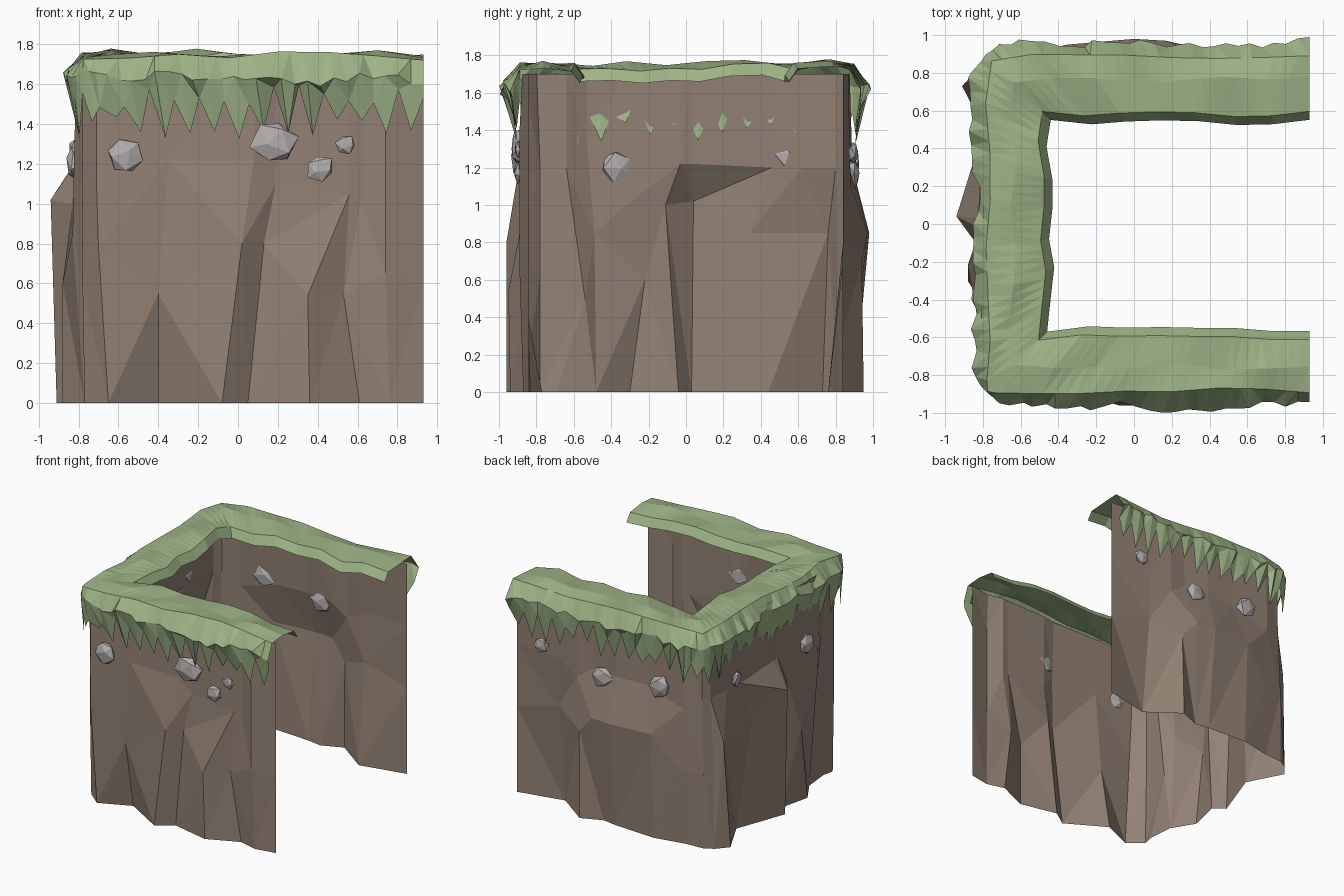
import bpy, bmesh, math, random
from mathutils import Vector

if "Cube" in bpy.data.objects:
    bpy.data.objects.remove(bpy.data.objects["Cube"])

random.seed(4)
END, HALF = 0.93, 0.84          # open end in x, half depth in y


def material(name, rgb):
    m = bpy.data.materials.new(name)
    m.diffuse_color = (*rgb, 1)
    m.use_nodes = True
    m.node_tree.nodes["Principled BSDF"].inputs["Base Color"].default_value = m.diffuse_color
    return m


ROCK = material("cliff_brown", (0.29, 0.22, 0.175))
GRASS = material("grass_green", (0.34, 0.45, 0.24))
STONE = material("stone_grey", (0.45, 0.42, 0.42))


def make_object(name, bm, mat):
    mesh = bpy.data.meshes.new(name)
    bm.to_mesh(mesh)
    bm.free()
    mesh.materials.append(mat)
    ob = bpy.data.objects.new(name, mesh)
    bpy.context.collection.objects.link(ob)
    return ob


def skin(name, columns, mat):
    """Join neighbouring columns of points into a faceted sheet."""
    bm = bmesh.new()
    cols = [[bm.verts.new(p) for p in c] for c in columns]
    for a, b in zip(cols, cols[1:]):
        for i in range(len(a) - 1):
            bm.faces.new((a[i + 1], a[i], b[i], b[i + 1]))
    bmesh.ops.triangulate(bm, faces=bm.faces[:])
    return make_object(name, bm, mat)


def on_wall(side, t, out, z, left=-0.77):
    """Point on a wall: t along it, out = distance outside its base plane."""
    return {"front": Vector((t, -HALF - out, z)),
            "left": Vector((left - out, t, z)),
            "back": Vector((t, HALF + out, z))}[side]


# Cliff columns: foot (t, out), bulge (t, out, z), shoulder (t, out, z)
FRONT = [(.93, 0, .93, 0, .6, .93, 0, 1.2), (.76, .03, .74, .05, .65, .74, .05, 1.4),
         (.61, -.01, .53, .01, .54, .62, 0, 1.02), (.36, .10, .35, .11, .54, .56, .01, 1.05),
         (.05, .03, .13, .04, .8, .19, .02, 1.1), (-.08, .12, .02, .12, .8, .08, .05, 1.22),
         (-.40, -.07, -.40, .03, .55, -.35, .04, 1.22), (-.65, .04, -.70, .05, .78, -.71, .04, 1.1),
         (-.77, -.06, -.78, -.06, .6, -.78, -.06, 1.2)]
LEFT = [(-.69, -.02, -.54, -.01, .5, -.64, 0, 1.2), (-.48, 0, -.49, .06, .85, -.53, .05, 1.35),
        (-.30, .11, -.22, .11, .6, -.32, .05, 1.0), (-.04, .05, -.11, .06, 1.0, -.03, .03, 1.22),
        (.03, .14, .04, .17, 1.02, .03, .04, 1.22), (.44, -.01, .34, .06, .85, .46, .04, 1.2),
        (.73, .14, .76, .10, .85, .62, .03, 1.2), (.82, .06, .80, .03, .85, .80, .01, 1.2)]
BACK = [(-.76, .02, -.76, .02, .6, -.74, .01, 1.2), (-.60, .03, -.58, .06, .6, -.60, .05, 1.1),
        (-.35, .08, -.35, .11, .85, -.25, .04, 1.2), (0, .06, 0, .14, .85, 0, .05, 1.2),
        (.12, .04, .17, .13, .85, .22, .03, 1.2), (.29, .11, .30, .10, .7, .36, .04, 1.1),
        (.55, -.08, .55, 0, .8, .55, .02, 1.2), (.93, 0, .93, 0, .7, .93, 0, 1.2)]
columns = []
for side, table in (("front", FRONT), ("left", LEFT), ("back", BACK)):
    for t0, o0, t1, o1, z1, t2, o2, z2 in table:
        columns.append([on_wall(side, t0, o0, 0), on_wall(side, t1, o1, z1),
                        on_wall(side, t2, o2, z2), on_wall(side, t2, o2 * .7, 1.7)])
skin("cliff_wall", columns, ROCK)


# Grass: nested U-shaped lines, from the inner lip over the top to the ragged hanging edge
def u_point(wall, f, out, z):
    x, y = -0.73 - out, HALF + out
    corners = [(END, -y), (x, -y), (x, y), (END, y)]
    p = Vector(corners[wall]).lerp(Vector(corners[wall + 1]), f)
    return Vector((p.x, p.y, z))


PROFILE = [(-.29, 1.67), (-.245, 1.735), (-.08, 1.755), (.045, 1.74), (.115, 1.64)]
KNOTS = 7                                         # coarse facets along each wall


def knot_noise(seed, w, f):
    """Piecewise-linear bumps, giving broad flat facets."""
    s = (w + f) * KNOTS
    i = int(s)
    a, b = (random.Random(seed * 1000 + k).uniform(-1, 1) for k in (i, i + 1))
    return a + (b - a) * (s - i)


stations = [(w, i / 28) for w in range(3) for i in range(28)] + [(2, 1.0)]
columns = []
for k, (w, f) in enumerate(stations):
    col = []
    for j, (out, z) in enumerate(PROFILE):
        sway = .028 * knot_noise(1 if j < 2 else j, w, f)
        rise = .025 * knot_noise(11 if j < 2 else 10 + j, w, f)
        if j == 4:                                # the hanging blades bulge and dip
            sway += random.uniform(-.015, .02)
            rise += random.uniform(-.03, .02)
        col.append(u_point(w, f, out + sway, z + rise))
    tip = k % 2 == 1
    z = random.uniform(1.32, 1.44) if tip else random.uniform(1.48, 1.60)
    col.append(u_point(w, f, .065 if tip else .09, z))
    for p in col[3:]:                             # soften the outer corners
        if p.x < -.70 and abs(p.y) > .78:
            over = max(0, (abs(p.y) - p.x) - 1.66)
            p.x += over * .45
            p.y -= math.copysign(over * .45, p.y)
    for p in col:
        p.x = min(p.x, END)
    columns.append(col)
skin("grass_cap", columns, GRASS)

# Embedded stones: (wall, t, z, radius)
STONES = [("front", -.56, 1.24, .105), ("front", .18, 1.31, .125), ("front", .41, 1.18, .078),
          ("front", .54, 1.30, .055), ("left", -.37, 1.21, .095), ("left", .53, 1.26, .07),
          ("back", -.39, 1.23, .105), ("back", .13, 1.17, .105), ("back", .67, 1.28, .07)]
for n, (side, t, z, r) in enumerate(STONES):
    bm = bmesh.new()
    bmesh.ops.create_icosphere(bm, subdivisions=1, radius=r)
    centre = on_wall(side, t, .055, z)
    flat = Vector((.4, 1, 1)) if side == "left" else Vector((1, .4, 1))
    turn = random.uniform(0, 3)
    tilt = Vector((0, 0, 1)).rotation_difference(Vector((math.sin(turn), .3, math.cos(turn))))
    for v in bm.verts:
        co = v.co * random.uniform(.75, 1.05)
        co.rotate(tilt)
        v.co = centre + co * flat
    make_object(f"stone_{n + 1}", bm, STONE)
